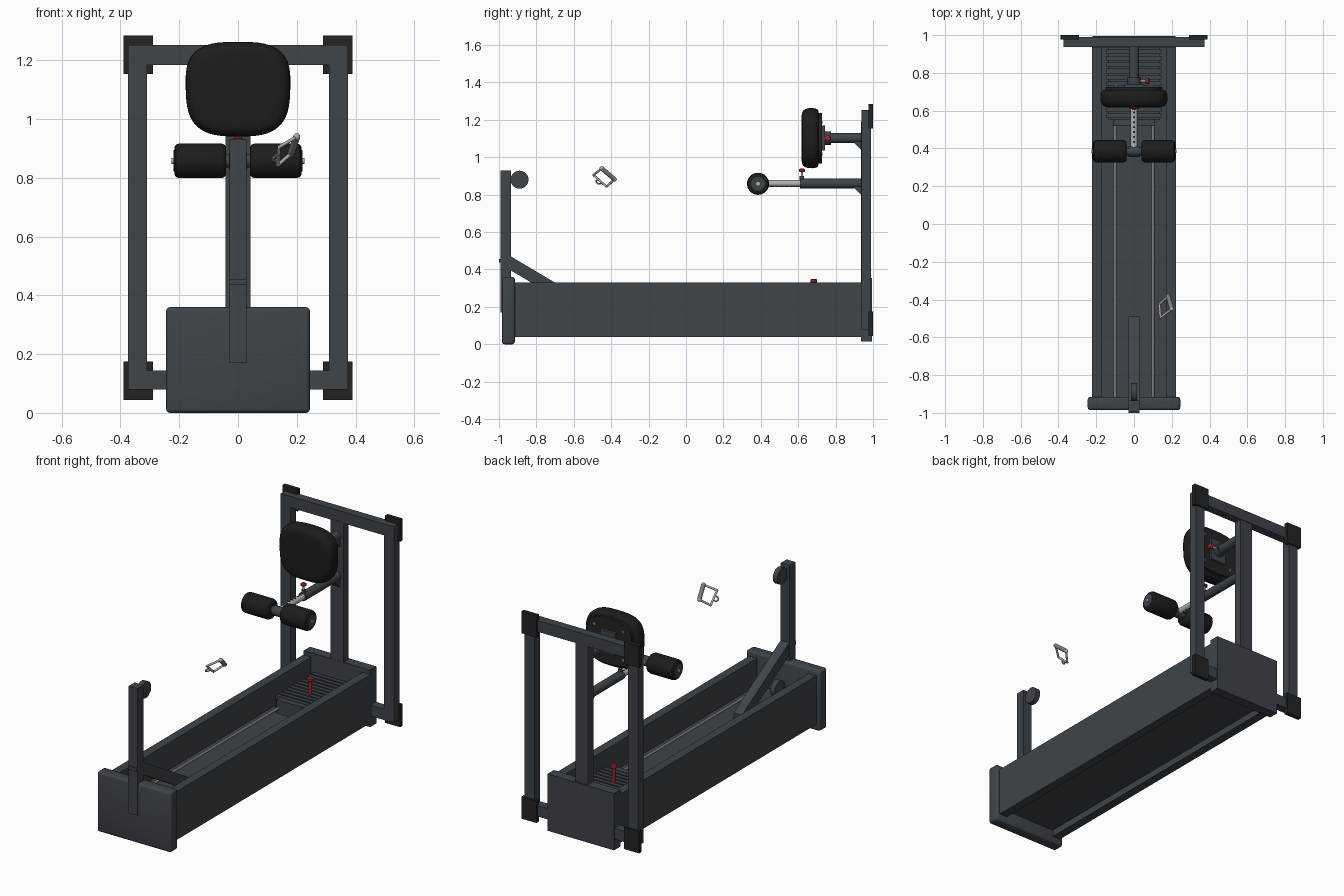
import bpy, bmesh, math
from mathutils import Vector

if "Cube" in bpy.data.objects:
    bpy.data.objects.remove(bpy.data.objects["Cube"], do_unlink=True)


def material(name, rgb, rough=0.6):
    m = bpy.data.materials.new(name)
    m.use_nodes = True
    m.diffuse_color = (*rgb, 1)
    b = m.node_tree.nodes["Principled BSDF"]
    b.inputs["Base Color"].default_value = (*rgb, 1)
    b.inputs["Roughness"].default_value = rough
    return m


SLATE = material("slate frame", (0.048, 0.058, 0.068))
BLACK = material("black vinyl", (0.012, 0.012, 0.012))
RUBBER = material("dark rubber", (0.017, 0.017, 0.017))
STEEL = material("light steel", (0.45, 0.46, 0.47))
GREY = material("mid grey", (0.2, 0.2, 0.2))
RED = material("red knob", (0.42, 0.015, 0.02))


def finish(name, bm, mat, smooth=False):
    bmesh.ops.recalc_face_normals(bm, faces=bm.faces)
    me = bpy.data.meshes.new(name)
    bm.to_mesh(me)
    bm.free()
    me.materials.append(mat)
    ob = bpy.data.objects.new(name, me)
    bpy.context.scene.collection.objects.link(ob)
    if smooth:
        bpy.ops.object.select_all(action='DESELECT')
        ob.select_set(True)
        bpy.context.view_layer.objects.active = ob
        bpy.ops.object.shade_smooth_by_angle(angle=math.radians(35))
    return ob


def box(name, x, y, z, mat=SLATE, bevel=0.0):
    """Box from three (low, high) ranges."""
    bm = bmesh.new()
    bmesh.ops.create_cube(bm, size=1)
    for v in bm.verts:
        v.co = [r[0] + (c + 0.5) * (r[1] - r[0]) for c, r in zip(v.co, (x, y, z))]
    if bevel:
        bmesh.ops.bevel(bm, geom=bm.edges[:], offset=bevel, segments=3,
                        profile=0.5, affect='EDGES')
    return finish(name, bm, mat, bevel > 0)


def loft(name, rings, mat, smooth=True):
    """Skin a list of point rings and cap both ends."""
    bm = bmesh.new()
    vs = [[bm.verts.new(p) for p in ring] for ring in rings]
    n = len(vs[0])
    for a, b in zip(vs, vs[1:]):
        for i in range(n):
            bm.faces.new((a[i], a[(i + 1) % n], b[(i + 1) % n], b[i]))
    bm.faces.new(vs[0])
    bm.faces.new(vs[-1])
    return finish(name, bm, mat, smooth)


def lathe(name, start, axis, profile, mat, n=28):
    """Revolve (distance, radius) pairs about an axis."""
    q = Vector(axis).to_track_quat('Z', 'Y')
    rings = [[Vector(start) + q @ Vector((r * math.cos(math.tau * i / n),
                                          r * math.sin(math.tau * i / n), t))
              for i in range(n)] for t, r in profile]
    return loft(name, rings, mat)


def rod(name, a, b, r, mat, n=20):
    d = Vector(b) - Vector(a)
    return lathe(name, a, d, [(0, r), (d.length, r)], mat, n)


def prism(name, pts, hx, mat=SLATE):
    """Side outline of (y, z) points extruded across x."""
    return loft(name, [[(x, y, z) for y, z in pts] for x in (-hx, hx)], mat, False)


# Base channel, front end cap and back plate
for s, side in ((1, "left"), (-1, "right")):
    box(side + "_wall", sorted((s * 0.17, s * 0.222)), (-0.92, 0.94), (0.04, 0.33))
    rod(side + "_guide_rod", (s * 0.1, -0.92, 0.2), (s * 0.1, 0.6, 0.2), 0.008, GREY, 12)
box("channel_floor", (-0.172, 0.172), (-0.92, 0.94), (0.08, 0.17))
box("front_cap", (-0.245, 0.245), (-0.985, -0.915), (0, 0.36), bevel=0.014)
box("back_plate", (-0.22, 0.22), (0.935, 0.995), (0.015, 0.355))

# Weight stack with selector pin
for i in range(11):
    y = 0.56 + i * 0.034
    box("weight_plate_%d" % (i + 1), (-0.145, 0.145), (y, y + 0.024), (0.165, 0.25))
box("stack_core", (-0.135, 0.135), (0.55, 0.935), (0.165, 0.235))
box("stack_carriage", (-0.11, 0.11), (0.52, 0.555), (0.165, 0.25))
rod("selector_stem", (0, 0.683, 0.24), (0, 0.683, 0.335), 0.009, RED)
lathe("selector_knob", (0, 0.683, 0.328), (0, 0, 1),
      [(0, 0.012), (0.005, 0.018), (0.017, 0.018), (0.022, 0.012)], RED)

# Front post with brace, strap and pulleys
box("front_post", (-0.029, 0.029), (-0.992, -0.935), (0.17, 0.93))
box("post_strap", (-0.029, 0.029), (-1.0, -0.991), (0.436, 0.456))
prism("brace", [(-0.937, 0.47), (-0.49, 0.205), (-0.49, 0.165),
                (-0.55, 0.165), (-0.937, 0.395)], 0.028)
rod("upper_pulley", (-0.015, -0.89, 0.88), (0.015, -0.89, 0.88), 0.048, SLATE, 32)
box("pulley_bracket", (-0.01, 0.01), (-0.94, -0.89), (0.865, 0.895))
rod("lower_pulley", (-0.015, -0.865, 0.215), (0.015, -0.865, 0.215), 0.048, SLATE, 32)

# Upright back frame with corner pads
for s, side in ((1, "left"), (-1, "right")):
    box(side + "_upright", sorted((s * 0.31, s * 0.374)), (0.938, 0.99), (0.08, 1.253))
    for z, end in ((1.153, "top"), (0.044, "bottom")):
        box(side + "_" + end + "_corner_pad", sorted((s * 0.29, s * 0.39)),
            (0.976, 1.0), (z, z + 0.131), RUBBER)
box("top_bar", (-0.374, 0.374), (0.938, 0.99), (1.185, 1.253))
box("bottom_bar", (-0.374, 0.374), (0.938, 0.99), (0.08, 0.145))
box("centre_upright", (-0.042, 0.042), (0.936, 0.985), (0.35, 1.19))

# Roller arm: sleeve, sliding tube with holes, lock pin
rod("roller_arm_sleeve", (0, 0.94, 0.86), (0, 0.61, 0.86), 0.026, SLATE)
rod("roller_arm_slider", (0, 0.62, 0.86), (0, 0.4, 0.86), 0.018, STEEL)
for i in range(7):
    y = 0.435 + i * 0.026
    rod("adjustment_hole_%d" % (i + 1), (0, y, 0.8415), (0, y, 0.8785), 0.006, BLACK, 12)
rod("lock_collar", (0, 0.62, 0.87), (0, 0.62, 0.9), 0.012, SLATE)
rod("lock_stem", (0, 0.62, 0.89), (0, 0.62, 0.93), 0.006, STEEL, 12)
lathe("lock_knob", (0, 0.62, 0.921), (0, 0, 1),
      [(0, 0.011), (0.004, 0.017), (0.013, 0.017), (0.018, 0.01)], RED)
prism("roller_gusset", [(0.94, 0.85), (0.94, 0.795), (0.89, 0.845)], 0.02)

# Foam rollers on their cross tube
rod("roller_axle", (-0.21, 0.385, 0.858), (0.21, 0.385, 0.858), 0.022, SLATE)
rod("axle_hub", (-0.03, 0.385, 0.858), (0.03, 0.385, 0.858), 0.029, SLATE)
for s, side in ((1, "left"), (-1, "right")):
    lathe(side + "_roller", (s * 0.04, 0.385, 0.858), (s, 0, 0),
          [(0, 0.046), (0.006, 0.055), (0.016, 0.059), (0.16, 0.059),
           (0.171, 0.055), (0.177, 0.046)], BLACK, 36)
    rod(side + "_roller_cap", (s * 0.214, 0.385, 0.858), (s * 0.22, 0.385, 0.858), 0.037, SLATE)
    rod(side + "_roller_nut", (s * 0.218, 0.385, 0.858), (s * 0.226, 0.385, 0.858), 0.01, STEEL)


# Back pad: rounded-square cushion lofted front to back
def pad_ring(y, k, n=56):
    ring = []
    for i in range(n):
        a = math.tau * i / n
        c, s = math.cos(a), math.sin(a)
        sx, sz = (math.copysign(abs(v) ** 0.66, v) for v in (c, s))
        ring.append((0.178 * k * sx * (1 + 0.03 * sz), y, 1.102 + 0.161 * k * sz))
    return ring


loft("back_pad", [pad_ring(y, k) for y, k in (
    (0.618, 0.72), (0.62, 0.84), (0.627, 0.92), (0.64, 0.97), (0.655, 0.995),
    (0.675, 1.0), (0.69, 0.99), (0.702, 0.96), (0.709, 0.9))], BLACK)
loft("pad_backing", [pad_ring(y, 0.84) for y in (0.705, 0.726)], RUBBER)
for sx in (-1, 1):
    for sz in (-1, 1):
        rod("backing_bolt", (sx * 0.095, 0.724, 1.102 + sz * 0.085),
            (sx * 0.095, 0.731, 1.102 + sz * 0.085), 0.008, GREY, 12)
box("pad_mount", (-0.05, 0.05), (0.724, 0.742), (1.035, 1.17))
rod("pad_arm", (0, 0.73, 1.102), (0, 0.94, 1.102), 0.027, SLATE)
rod("pad_arm_collar", (0, 0.738, 1.102), (0, 0.775, 1.102), 0.036, SLATE)
rod("pad_knob_stem", (0.02, 0.757, 1.102), (0.065, 0.757, 1.102), 0.007, STEEL, 12)
lathe("pad_knob", (0.06, 0.757, 1.102), (1, 0, 0),
      [(0, 0.01), (0.004, 0.016), (0.018, 0.016), (0.022, 0.01)], RED)
prism("pad_gusset", [(0.94, 1.09), (0.94, 1.035), (0.89, 1.085)], 0.02)

# Hand grip with wire stirrup and end ring
p1, p2, p3, p4 = (Vector(p) for p in ((0.14, -0.495, 0.905), (0.2, -0.45, 0.94),
                                      (0.18, -0.382, 0.882), (0.135, -0.425, 0.843)))
rod("hand_grip", p2, p3, 0.012, GREY)
for i, (a, b) in enumerate(((p2, p1), (p1, p4), (p4, p3))):
    rod("stirrup_%d" % (i + 1), a, b, 0.006, STEEL, 12)
for i, p in enumerate((p1, p2, p3, p4)):
    bm = bmesh.new()
    bmesh.ops.create_uvsphere(bm, u_segments=12, v_segments=8, radius=0.012 if i in (1, 2) else 0.006)
    bmesh.ops.translate(bm, verts=bm.verts, vec=p)
    finish("stirrup_corner_%d" % (i + 1), bm, STEEL, True)
mid = (p1 + p4) / 2
out = (mid - (p2 + p3) / 2).normalized()
along = (p4 - p1).normalized()
loop = [mid + out * 0.013 + 0.014 * (out * math.cos(a) + along * math.sin(a))
        for a in (math.tau * i / 10 for i in range(10))]
for i in range(10):
    rod("clip_ring_%d" % (i + 1), loop[i], loop[(i + 1) % 10], 0.004, STEEL, 8)
